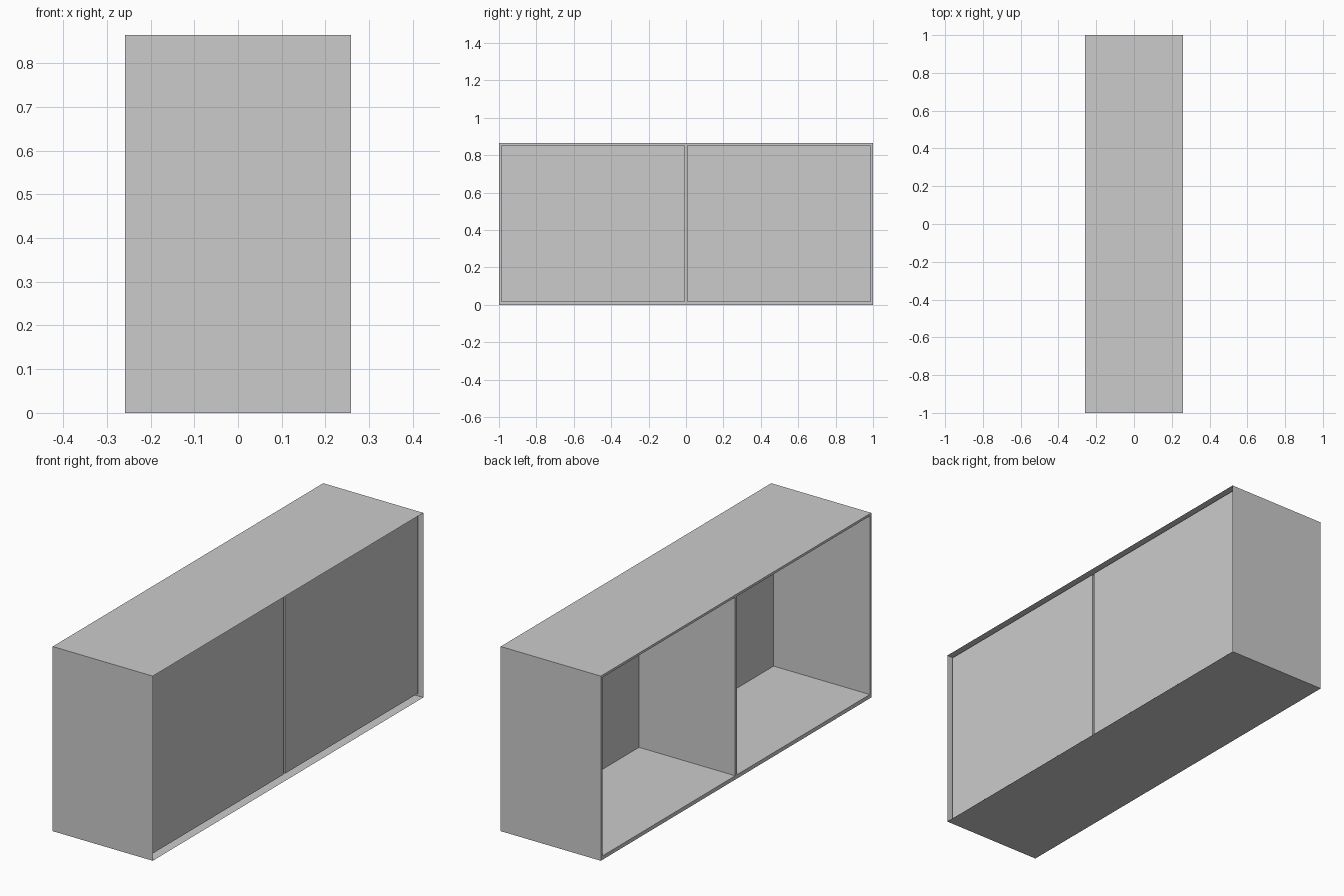
import bpy, bmesh
from mathutils import Vector, Matrix

if "Cube" in bpy.data.objects:
    bpy.data.objects.remove(bpy.data.objects["Cube"])

W, L, H = 0.518, 2.0, 0.864      # overall size
SIDE, MID = 0.011, 0.006         # rim at the ends, half divider gap
BASE, TOP = 0.018, 0.011         # rim at bottom and top
DEPTH = 0.498                    # pocket depth

bm = bmesh.new()

# Outer shell, left open on the +x side
bmesh.ops.create_cube(bm, size=1, matrix=Matrix.Translation((0, 0, H / 2)) @ Matrix.Diagonal((W, L, H, 1)))
bmesh.ops.delete(bm, geom=[f for f in bm.faces if f.normal.x > 0.9], context='FACES_ONLY')


def open_side():
    return [f for f in bm.faces if f.normal.x < -0.9]


# Cut the rim and divider lines into the -x side
cuts = [(Vector((0, y, 0)), Vector((0, 1, 0))) for y in (-L / 2 + SIDE, -MID, MID, L / 2 - SIDE)]
cuts += [(Vector((0, 0, z)), Vector((0, 0, 1))) for z in (BASE, H - TOP)]
for co, no in cuts:
    faces = open_side()
    geom = set(faces)
    for f in faces:
        geom.update(f.edges)
        geom.update(f.verts)
    bmesh.ops.bisect_plane(bm, geom=list(geom), plane_co=co, plane_no=no)

# Push the two compartments inward; their ends are the recessed back panels
bm.normal_update()
for f in open_side():
    c = f.calc_center_median()
    if abs(c.y) > 2 * MID and abs(c.y) < L / 2 - SIDE and BASE < c.z < H - TOP:
        pocket = bmesh.ops.extrude_discrete_faces(bm, faces=[f])["faces"][0]
        bmesh.ops.translate(bm, verts=list(pocket.verts), vec=(DEPTH, 0, 0))

bm.normal_update()
mesh = bpy.data.meshes.new("cabinet_shell")
bm.to_mesh(mesh)
bm.free()
obj = bpy.data.objects.new("cabinet_shell", mesh)
bpy.context.collection.objects.link(obj)
